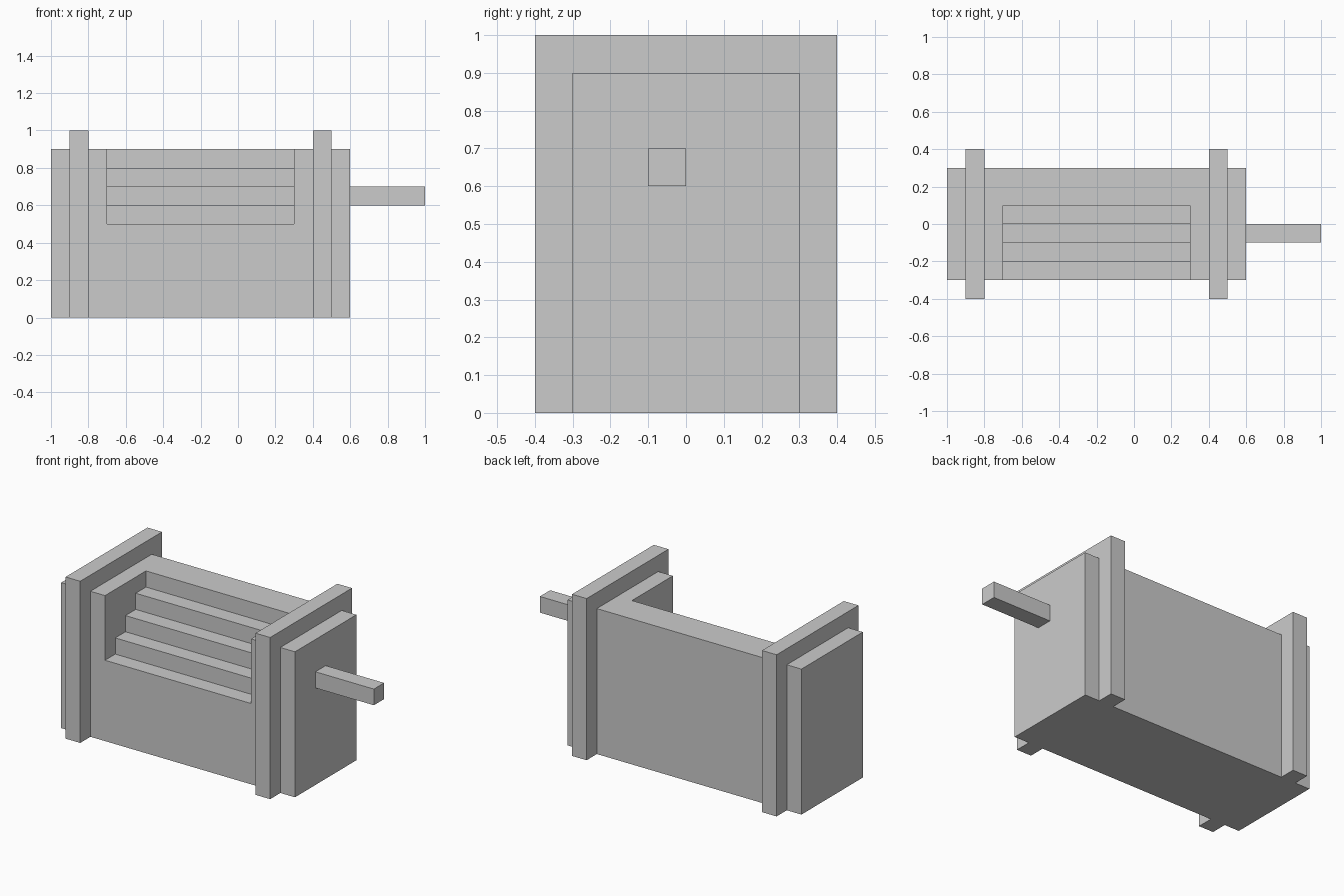
import bpy
import bmesh

if "Cube" in bpy.data.objects:
    bpy.data.objects.remove(bpy.data.objects["Cube"])


def prism(name, profile, x0, x1):
    """Extrude a closed (y, z) profile along x from x0 to x1."""
    bm = bmesh.new()
    face = bm.faces.new([bm.verts.new((x0, y, z)) for y, z in profile])
    ext = bmesh.ops.extrude_face_region(bm, geom=[face])
    verts = [g for g in ext["geom"] if isinstance(g, bmesh.types.BMVert)]
    bmesh.ops.translate(bm, verts=verts, vec=(x1 - x0, 0, 0))
    bmesh.ops.recalc_face_normals(bm, faces=bm.faces)
    mesh = bpy.data.meshes.new(name)
    bm.to_mesh(mesh)
    bm.free()
    obj = bpy.data.objects.new(name, mesh)
    bpy.context.collection.objects.link(obj)
    return obj


def rect(y0, y1, z0, z1):
    return [(y0, z0), (y1, z0), (y1, z1), (y0, z1)]


# Main block
body = prism("body", rect(-0.3, 0.3, 0, 0.9), -1.0, 0.6)

# Stepped recess cut from the front top edge: four steps of 0.1
steps = [(-0.4, 1.0), (0.1, 1.0)]
for i in range(4):
    y, z = 0.1 - 0.1 * i, 0.8 - 0.1 * i
    steps += [(y, z), (y - 0.1, z)]
steps[-1] = (-0.4, 0.5)
cutter = prism("step_cutter", steps, -0.7, 0.3)
cutter.hide_render = True

cut = body.modifiers.new("steps", 'BOOLEAN')
cut.operation = 'DIFFERENCE'
cut.solver = 'EXACT'
cut.object = cutter
bpy.context.view_layer.objects.active = body
bpy.ops.object.modifier_apply(modifier=cut.name)
bpy.data.objects.remove(cutter)

# Raised collars wrapping the sides and top, open at the bottom
collar = [(-0.4, 0), (-0.3, 0), (-0.3, 0.9), (0.3, 0.9),
          (0.3, 0), (0.4, 0), (0.4, 1.0), (-0.4, 1.0)]
for name, x in (("left_collar", -0.9), ("right_collar", 0.4)):
    prism(name, collar, x, x + 0.1)

# Square handle on the right end
prism("handle", rect(-0.1, 0.0, 0.6, 0.7), 0.6, 1.0)
